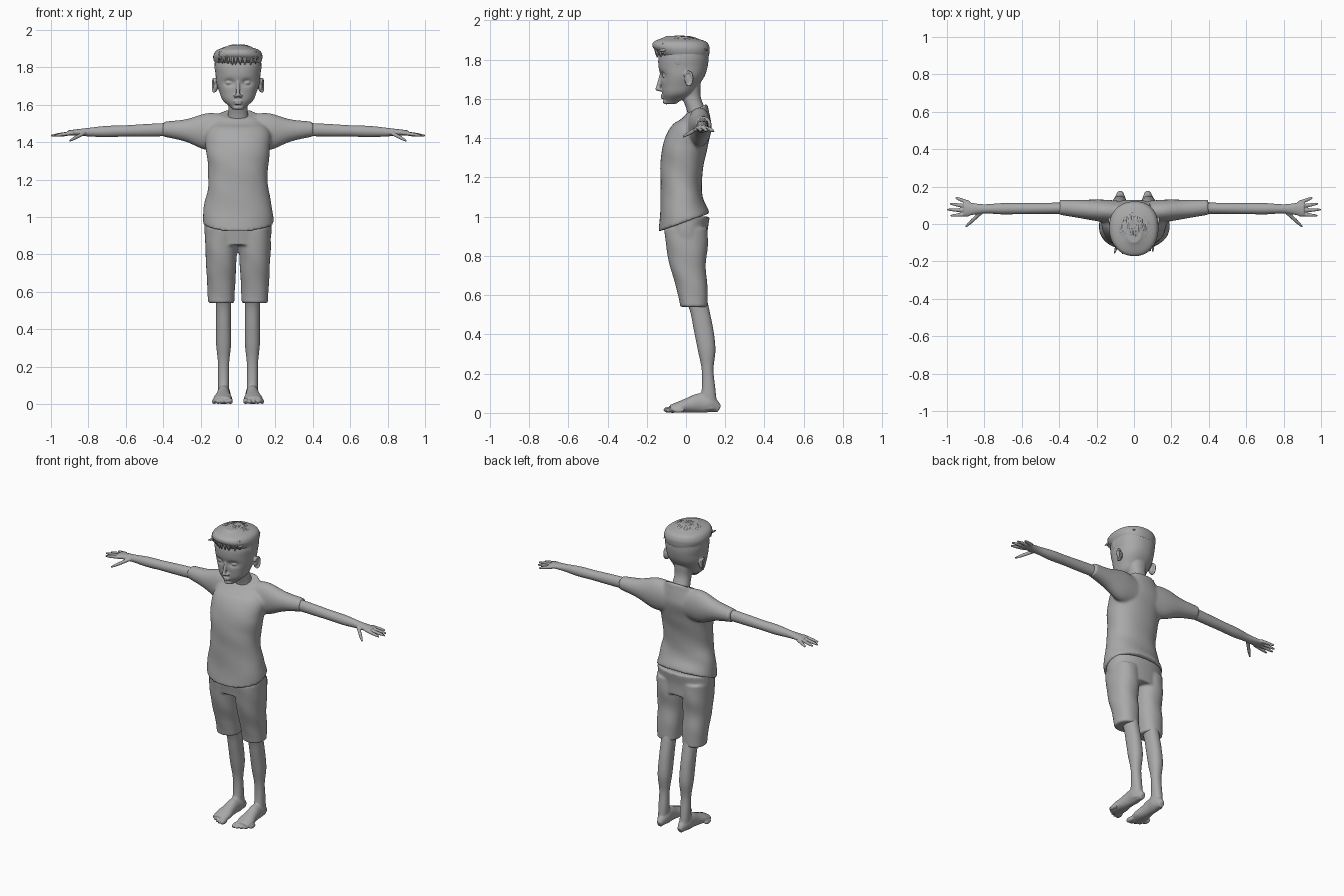
import bpy, bmesh, math, random
from mathutils import Vector, Matrix

if "Cube" in bpy.data.objects:
    bpy.data.objects.remove(bpy.data.objects["Cube"], do_unlink=True)
random.seed(4)

clay = bpy.data.materials.new("clay_grey")
clay.use_nodes = True
GREY = (.4, .4, .4, 1)
clay.diffuse_color = GREY
clay.node_tree.nodes["Principled BSDF"].inputs["Base Color"].default_value = GREY
SIDES = {"left": 1, "right": -1}


def spline(rows, steps=6):
    """Resample evenly spaced rows with a smooth curve."""
    last, dense = len(rows) - 1, []
    for i in range(last):
        before, start, end, after = (rows[min(max(i + k, 0), last)] for k in (-1, 0, 1, 2))
        for s in range(steps):
            t = s / steps
            blend = []
            for p, q, r, e in zip(before, start, end, after):
                enter, leave = (r - p) / 2, (e - q) / 2
                bulge = 3 * (r - q) - 2 * enter - leave
                settle = 2 * (q - r) + enter + leave
                blend.append(q + t * (enter + t * (bulge + t * settle)))
            dense.append(blend)
    return dense + [list(rows[last])]


def loft(bm, rings):
    """Skin a stack of point rings and cap both ends."""
    loops = [[bm.verts.new(point) for point in ring] for ring in rings]
    count = len(loops[0])
    for lower, upper in zip(loops, loops[1:]):
        for i in range(count):
            j = (i + 1) % count
            bm.faces.new((lower[i], lower[j], upper[j], upper[i]))
    bm.faces.new(loops[0])
    bm.faces.new(loops[-1])


def column(bm, bottom, top, halves, fronts, backs, x=0, fold=0, slant=lambda z: 0, sides=64):
    """Upright form with evenly spaced sections; fronts reach forward, backs reach back."""
    sections = spline(list(zip(halves, fronts, backs)))
    rings = []
    for index, (half, front, back) in enumerate(sections):
        z = bottom + (top - bottom) * index / (len(sections) - 1)
        ring = []
        for i in range(sides):
            angle = math.tau * i / sides
            ripple = 1 + fold * math.sin(3 * angle + 40 * z)
            across, along = (math.copysign(abs(c) ** .9, c) * ripple
                             for c in (math.cos(angle), math.sin(angle)))
            dy = (front + back) / 2 * along
            ring.append((x + half * across, (back - front) / 2 + dy, z + slant(z) * dy))
        rings.append(ring)
    loft(bm, rings)


def sweep(bm, start, end, widths, heights, side=1, up=(0, 0, 1), sides=20, path=None):
    """Form swept from start to end; path can reshape the height of the centre line."""
    rows = []
    for i, (width, height) in enumerate(zip(widths, heights)):
        point = Vector(start).lerp(Vector(end), i / (len(widths) - 1))
        if path:
            point.z = path(point, height)
        rows.append((side * point.x, point.y, point.z, width, height))
    rows = spline(rows)
    points = [Vector(row[:3]) for row in rows]
    rings = []
    for i, (*_, width, height) in enumerate(rows):
        ahead = points[min(i + 1, len(points) - 1)] - points[max(i - 1, 0)]
        u = ahead.cross(Vector(up)).normalized()
        v = u.cross(ahead).normalized()
        rings.append([points[i] + u * width * math.cos(math.tau * k / sides)
                      + v * height * math.sin(math.tau * k / sides) for k in range(sides)])
    loft(bm, rings)


def ball(bm, at, size):
    bmesh.ops.create_uvsphere(bm, u_segments=20, v_segments=14, radius=1,
                              matrix=Matrix.Translation(at) @ Matrix.Diagonal((*size, 1)))


def finish(name, bm, voxel=0, smooth=3):
    """Turn the pieces into one object, fused into a single skin if asked."""
    bmesh.ops.recalc_face_normals(bm, faces=bm.faces)
    for face in bm.faces:
        face.smooth = True
    mesh = bpy.data.meshes.new(name)
    bm.to_mesh(mesh)
    bm.free()
    mesh.materials.append(clay)
    part = bpy.data.objects.new(name, mesh)
    bpy.context.collection.objects.link(part)
    if voxel:
        fuse = part.modifiers.new("fuse", 'REMESH')
        fuse.mode, fuse.voxel_size, fuse.use_smooth_shade = 'VOXEL', voxel, True
        soften = part.modifiers.new("soften", 'SMOOTH')
        soften.factor, soften.iterations = .5, smooth


# Shirt: torso with dipping hem and neckline, and two sleeves
bm = bmesh.new()
column(bm, .97, 1.55, [.19, .18, .16, .16, .17, .17, .1], [.14, .13, .13, .13, .12, .08, 0],
       [.12, .09, .08, .09, .11, .13, .11], fold=.01,
       slant=lambda z: 2 * max(0, 1.15 - z) + 7 * max(0, z - 1.48))
for side in SIDES.values():
    sweep(bm, (.04, .06, 1.45), (.4, .09, 1.47), [.06, .06, .05, .04],
          [.09, .1, .06, .04], side, sides=32)
finish("shirt", bm, .008, 5)

# Shorts: hips and two legs
bm = bmesh.new()
column(bm, .85, 1, [.17, .18, .18], [.1, .11, .12], [.11, .11, .12])
for side in SIDES.values():
    column(bm, .54, .94, [.07, .075, .08, .085, .085], [.03, .05, .08, .1, .11],
           [.11, .11, .1, .11, .11], x=side * .09, fold=.01)
finish("shorts", bm, .007, 4)

# Bare legs with feet and toes
for name, side in SIDES.items():
    bm = bmesh.new()
    column(bm, .02, .62, [.03, .03, .03, .04, .04, .04, .04],
           [-.06, -.08, -.08, -.06, -.04, -.02, .02],
           [.16, .15, .14, .15, .14, .12, .1], x=side * .077, sides=40)
    sweep(bm, (.073, .17, 0), (.083, -.08, 0), [.015, .035, .035, .04, .05, .045],
          [.02, .045, .05, .04, .03, .02], side, path=lambda point, height: height)
    for toe in range(5):
        r = .013 if toe else .016
        ball(bm, (side * (.041 + .022 * toe), -.086 + .003 * toe ** 2, r), (r * .85, .03, r))
    finish(name + "_leg", bm, .005)

# Arms with open hands
taper = [.011, .01, .009, .005]
for name, side in SIDES.items():
    bm = bmesh.new()
    sweep(bm, (.3, .085, 1.47), (.91, .08, 1.45), [.03, .03, .03, .03, .03, .025, .04],
          [.035, .035, .033, .03, .03, .022, .013], side, sides=28)
    for finger, tip in enumerate((.98, 1, .985, .955)):
        sweep(bm, (.88, .052 + .02 * finger, 1.45), (tip, .045 + .032 * finger, 1.435),
              taper, taper, side)
    sweep(bm, (.82, .06, 1.45), (.9, -.015, 1.407), taper, taper, side)
    finish(name + "_arm", bm, .004, 2)

# Head: skull with pressed-in eye sockets, and neck
bm = bmesh.new()
column(bm, 1.575, 1.905, [.03, .08, .1, .115, .12, .125, .115, .07],
       [.105, .12, .125, .13, .14, .14, .125, .08],
       [-.05, .03, .065, .095, .11, .115, .11, .07], sides=96)
for v in bm.verts:
    if v.co.y < -.05:
        d = math.hypot((abs(v.co.x) - .047) / .026, (v.co.z - 1.718) / .017)
        v.co.y += .016 * math.exp(-d * d)
column(bm, 1.47, 1.68, [.06, .055, .05, .06], [-.015, -.005, .02, .03], [.11, .1, .075, .075])

# Nose, lips and chin
sweep(bm, (0, -.12, 1.74), (0, -.145, 1.65), [.009, .009, .011], [.01, .01, .01], up=(0, 1, 0))
ball(bm, (0, -.142, 1.652), (.013, .014, .012))
for z, width in ((1.618, .026), (1.606, .021)):
    ball(bm, (0, -.117, z), (width, .013, .006))
ball(bm, (0, -.1, 1.586), (.028, .018, .014))

# Nostrils, eyes, brows and rimmed ears
for side in SIDES.values():
    ball(bm, (side * .014, -.132, 1.647), (.01, .012, .009))
    ball(bm, (side * .047, -.107, 1.717), (.019, .014, .011))
    sweep(bm, (.022, -.13, 1.753), (.075, -.11, 1.753), [.004, .006, .004],
          [.004, .006, .004], side)
    ball(bm, (side * .12, .012, 1.702), (.012, .02, .034))
    for step in range(16):
        angle = math.radians(17 * step - 100)
        ball(bm, (side * (.13 + .004 * math.cos(angle)), .012 + .021 * math.cos(angle),
                  1.704 + .034 * math.sin(angle)), (.007, .006, .007))
finish("head", bm, .004)

# Hair: swept cap and sideburns
bm = bmesh.new()
column(bm, 1.815, 1.92, [.12, .13, .13, .11, .04], [.13, .15, .17, .16, .1],
       [.115, .12, .12, .1, .02], fold=.01)
for side in SIDES.values():
    ball(bm, (side * .111, -.035, 1.8), (.014, .03, .038))
finish("hair_cap", bm, .005)


def dome(point, height):
    """Height of the crown under a strand of hair."""
    rise = 1 - (point.x / .135) ** 2 - ((point.y + .025) / .155) ** 2
    return 1.817 + .1 * math.sqrt(max(rise, .1))


# Top strands swept back, and a short fringe
bm = bmesh.new()
strand = [.003, .008, .007, .002]
for _ in range(90):
    x, y = random.uniform(-.11, .11), random.uniform(-.16, .02)
    tail = (x * .85 + random.uniform(-.02, .02), y + random.uniform(.06, .1), 0)
    sweep(bm, (x, y, 0), tail, strand, strand, sides=6, path=dome)
for lock in range(18):
    x = -.098 + .0115 * lock
    y = -.03 - .13 * math.sqrt(1 - (x / .135) ** 2)
    tip = (x + random.uniform(-.01, .01), y + .012, random.uniform(1.81, 1.825))
    sweep(bm, (x, y, 1.885), tip, strand, strand, up=(0, 1, 0), sides=6)
finish("hair_strands", bm)
